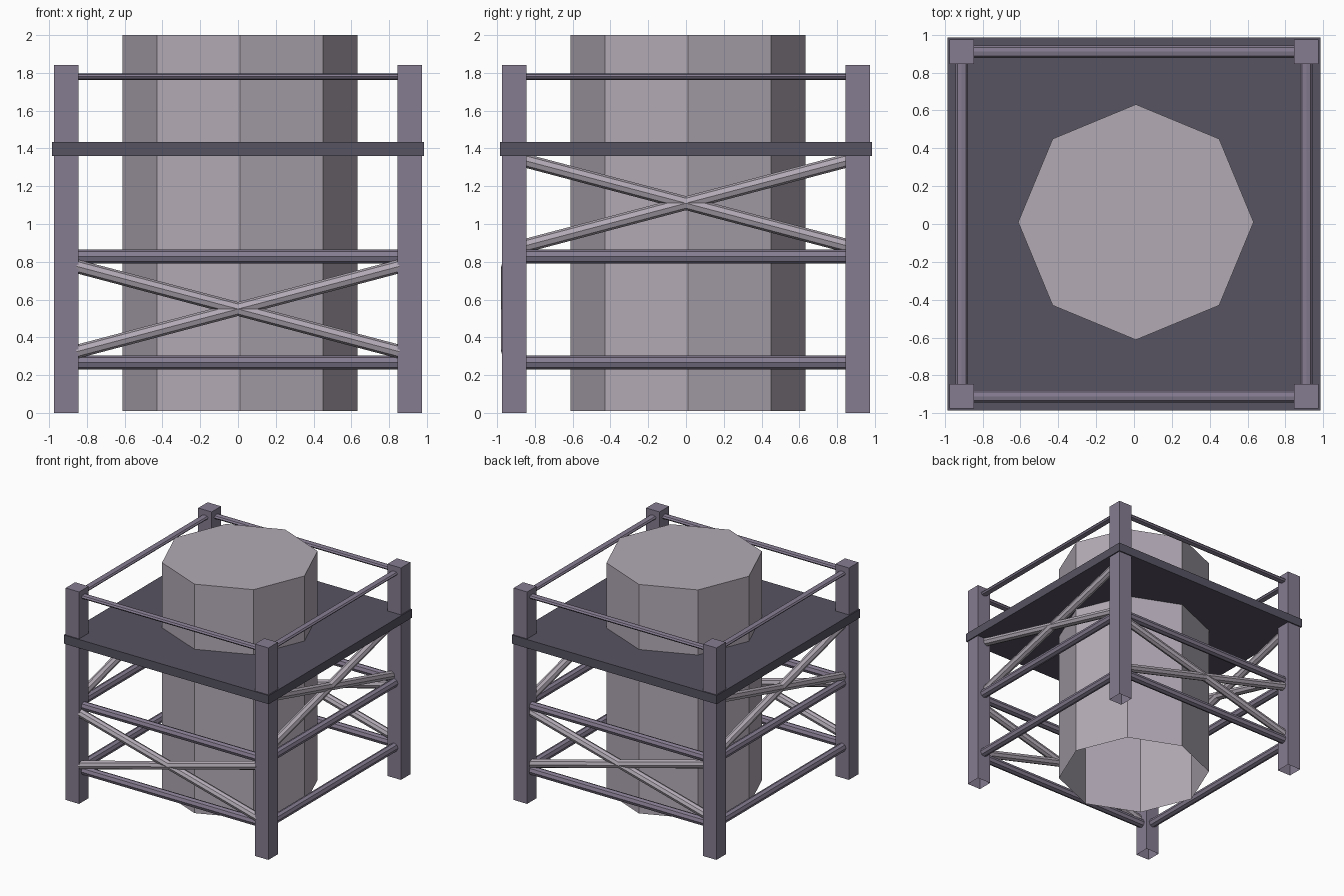
import bpy
import bmesh
from math import pi
from mathutils import Matrix, Vector

if "Cube" in bpy.data.objects:
    bpy.data.objects.remove(bpy.data.objects["Cube"])


def material(name, rgb):
    mat = bpy.data.materials.new(name)
    mat.use_nodes = True
    mat.diffuse_color = (*rgb, 1)
    mat.node_tree.nodes["Principled BSDF"].inputs["Base Color"].default_value = (*rgb, 1)
    return mat


PALE = material("pale_grey", (0.445, 0.402, 0.462))
MAUVE = material("mauve_grey", (0.235, 0.202, 0.283))
DARK = material("dark_slate", (0.095, 0.087, 0.122))


def finish(bm, name, mat, open_bottom=False):
    if open_bottom:
        under = [f for f in bm.faces if f.normal.z < -0.9]
        bmesh.ops.delete(bm, geom=under, context="FACES")
    mesh = bpy.data.meshes.new(name)
    bm.to_mesh(mesh)
    bm.free()
    mesh.materials.append(mat)
    obj = bpy.data.objects.new(name, mesh)
    bpy.context.collection.objects.link(obj)
    return obj


def box(name, centre, size, mat, open_bottom=False):
    bm = bmesh.new()
    place = Matrix.Translation(centre) @ Matrix.Diagonal((*size, 1))
    bmesh.ops.create_cube(bm, size=1, matrix=place)
    bm.normal_update()
    return finish(bm, name, mat, open_bottom)


def bar(name, start, end, width, height, mat):
    """Eight-sided bar between two points; width is horizontal."""
    start, end = Vector(start), Vector(end)
    along = (end - start).normalized()
    side = along.cross(Vector((0, 0, 1))).normalized()
    up = side.cross(along)
    frame = Matrix((side * width, up * height, -along)).transposed().to_4x4()
    if frame.determinant() < 0:
        frame = Matrix((side * width, up * height, along)).transposed().to_4x4()
    bm = bmesh.new()
    bmesh.ops.create_cone(bm, cap_ends=True, segments=8, radius1=1, radius2=1,
                          depth=(end - start).length,
                          matrix=Matrix.Translation((start + end) / 2) @ frame)
    bmesh.ops.recalc_face_normals(bm, faces=bm.faces)
    return finish(bm, name, mat)


POST = 0.91

# Octagonal tank, open underneath
bm = bmesh.new()
bmesh.ops.create_cone(bm, cap_ends=True, segments=8, radius1=0.622, radius2=0.622,
                      depth=1.99, matrix=Matrix.Translation((0.01, 0.01, 1.005)))
bm.normal_update()
finish(bm, "tank", PALE, open_bottom=True)

# Corner posts, open underneath
for sx, xname in ((-1, "right"), (1, "left")):
    for sy, yname in ((-1, "front"), (1, "back")):
        box(f"{yname}_{xname}_post", (sx * POST, sy * POST, 0.921),
            (0.13, 0.13, 1.842), MAUVE, open_bottom=True)

# Deck
box("deck", (0, 0, 1.397), (1.97, 1.97, 0.075), DARK)

# Beams, handrail and crossed braces on each side:
# name, runs along x, beam offset, brace offset, brace centre height
sides = (("front", True, -POST, -0.943, 0.55),
         ("back", True, POST, POST, 0.55),
         ("left", False, POST, 0.88, 1.11),
         ("right", False, -POST, -POST, 1.11))

for name, along_x, offset, brace_offset, mid in sides:
    def point(t, depth, z):
        return (t, depth, z) if along_x else (depth, t, z)

    for label, z, width, height in (("lower_beam", 0.267, 0.037, 0.037),
                                    ("middle_beam", 0.828, 0.037, 0.037),
                                    ("handrail", 1.78, 0.032, 0.018)):
        bar(f"{name}_{label}", point(-POST, offset, z), point(POST, offset, z),
            width, height, MAUVE)
    for label, rise in (("rising_brace", 0.226), ("falling_brace", -0.226)):
        bar(f"{name}_{label}", point(-0.855, brace_offset, mid - rise),
            point(0.855, brace_offset, mid + rise), 0.036, 0.036, PALE)
